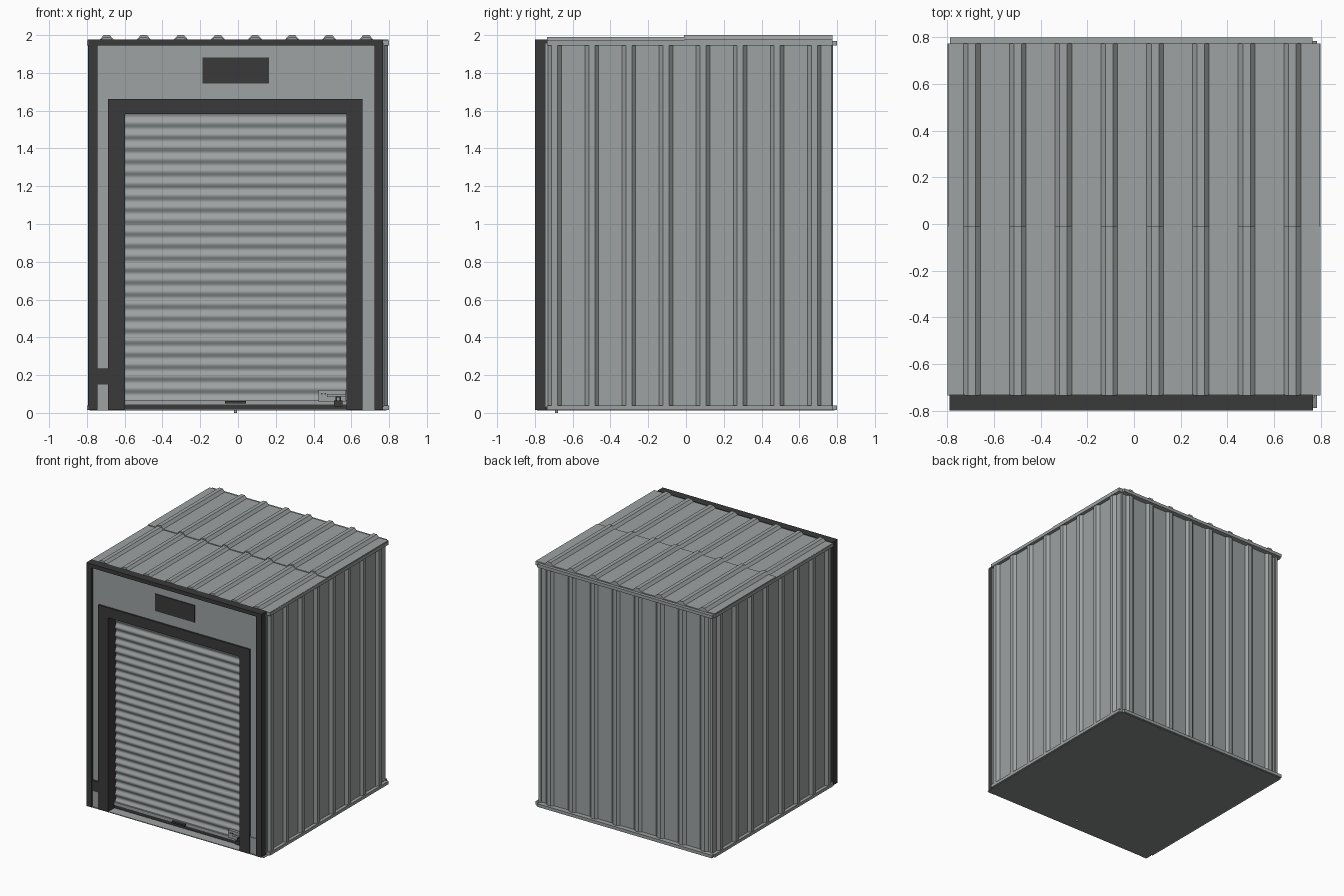
import bpy, bmesh, math
from mathutils import Vector

cube = bpy.data.objects.get("Cube")
if cube:
    bpy.data.objects.remove(cube)


def material(name, rgb):
    m = bpy.data.materials.new(name)
    m.use_nodes = True
    m.diffuse_color = (*rgb, 1)
    m.node_tree.nodes["Principled BSDF"].inputs["Base Color"].default_value = (*rgb, 1)
    return m


GREY = material("steel grey", (0.34, 0.36, 0.36))
DARK = material("charcoal trim", (0.042, 0.042, 0.042))
FLOOR = material("floor grey", (0.24, 0.25, 0.245))


def finish(name, bm, mat):
    bmesh.ops.recalc_face_normals(bm, faces=bm.faces)
    mesh = bpy.data.meshes.new(name)
    bm.to_mesh(mesh)
    bm.free()
    mesh.materials.append(mat)
    obj = bpy.data.objects.new(name, mesh)
    bpy.context.collection.objects.link(obj)
    return obj


def box(name, x, y, z, mat):
    bm = bmesh.new()
    bmesh.ops.create_cube(bm, size=1)
    for v in bm.verts:
        v.co = Vector([(a + b) / 2 + c * (b - a) for (a, b), c in zip((x, y, z), v.co)])
    return finish(name, bm, mat)


def sheet(name, along, outward, sweep, profile, start, end, depth, mat):
    """Closed slab: profile of (along, outward) points swept from start to end."""
    a, o, s = Vector(along), Vector(outward), Vector(sweep)
    back = min(p[1] for p in profile) - depth
    bm = bmesh.new()
    rows = [[(bm.verts.new(a * u + o * w + s * t), bm.verts.new(a * u + o * back + s * t))
             for u, w in profile] for t in (start, end)]
    lo, hi = rows
    for i in range(len(profile) - 1):
        for k in (0, 1):
            bm.faces.new((lo[i][k], lo[i + 1][k], hi[i + 1][k], hi[i][k]))
        for r in rows:
            bm.faces.new((r[i][0], r[i + 1][0], r[i + 1][1], r[i][1]))
    for i in (0, -1):
        bm.faces.new((lo[i][0], lo[i][1], hi[i][1], hi[i][0]))
    return finish(name, bm, mat)


def ribbed(first, last, base, peak, count=8, centre=-0.695, pitch=0.1963):
    pts = [(first, base)]
    for i in range(count):
        c = centre + i * pitch
        pts += [(c - 0.036, base), (c - 0.016, peak), (c + 0.016, peak), (c + 0.036, base)]
    return pts + [(last, base)]


X, Y, Z = (1, 0, 0), (0, 1, 0), (0, 0, 1)

# Ribbed walls
for side, sx in (("right", 1), ("left", -1)):
    sheet(side + "_wall", Y, (sx, 0, 0), Z, ribbed(-0.745, 0.77, 0.774, 0.794), 0.03, 1.955, 0.02, GREY)
sheet("back_wall", X, Y, Z, ribbed(-0.774, 0.774, 0.76, 0.778), 0.03, 1.955, 0.02, GREY)

# Two overlapping roof sheets
sheet("front_roof_sheet", X, Z, Y, ribbed(-0.797, 0.797, 1.972, 1.99), -0.735, 0, 0.006, GREY)
sheet("back_roof_sheet", X, Z, Y, ribbed(-0.797, 0.797, 1.978, 2.0), -0.01, 0.775, 0.012, GREY)

# Floor and perimeter rails
box("floor", (-0.785, 0.785), (-0.79, 0.785), (0.013, 0.017), FLOOR)
box("door_sill", (-0.785, 0.765), (-0.797, -0.69), (0.014, 0.02), GREY)
for level, z in (("bottom", (0.015, 0.04)), ("top", (1.945, 1.97))):
    for side, x in (("right", (0.755, 0.8)), ("left", (-0.8, -0.755))):
        box(f"{level}_{side}_rail", x, (-0.735, 0.775), z, GREY)
    box(f"{level}_back_rail", (-0.79, 0.766), (0.75, 0.8), z, GREY)

# Front corner posts and top cap
box("left_corner_post", (0.722, 0.768), (-0.8, -0.742), (0.015, 1.95), DARK)
box("right_corner_post", (-0.792, -0.745), (-0.8, -0.742), (0.015, 1.95), DARK)
box("front_top_cap", (-0.792, 0.768), (-0.8, -0.732), (1.945, 1.976), DARK)

# Front panels around the opening
box("header_panel", (-0.75, 0.727), (-0.785, -0.75), (1.6, 1.95), GREY)
box("right_front_panel", (-0.75, -0.64), (-0.785, -0.75), (0.018, 1.6), GREY)
box("left_front_panel", (0.62, 0.727), (-0.785, -0.75), (0.018, 1.6), GREY)
box("header_plate", (-0.187, 0.165), (-0.792, -0.784), (1.745, 1.882), DARK)

# Door surround
box("right_door_trim", (-0.688, -0.598), (-0.799, -0.69), (0.016, 1.662), DARK)
box("left_door_trim", (0.575, 0.66), (-0.799, -0.69), (0.016, 1.662), DARK)
box("top_door_trim", (-0.6, 0.58), (-0.799, -0.69), (1.582, 1.662), DARK)

# Corrugated roller door
SLATS, STEPS, LOW, HIGH = 24, 10, 0.065, 1.6
wave = [(LOW + (HIGH - LOW) * i / (SLATS * STEPS),
         0.705 + 0.006 * math.cos(2 * math.pi * i / STEPS)) for i in range(SLATS * STEPS + 1)]
door = sheet("roller_door", Z, (0, -1, 0), X, wave, -0.605, 0.585, 0.01, GREY)
bpy.context.view_layer.objects.active = door
door.select_set(True)
bpy.ops.object.shade_smooth_by_angle(angle=math.radians(50))
door.select_set(False)
box("door_bottom_rail", (-0.6, 0.578), (-0.722, -0.69), (0.045, 0.068), GREY)
box("door_bottom_seal", (-0.6, 0.578), (-0.72, -0.69), (0.018, 0.046), DARK)
box("door_handle", (-0.07, 0.042), (-0.745, -0.72), (0.05, 0.062), DARK)

# Latch with padlock
box("latch_plate", (0.425, 0.572), (-0.732, -0.71), (0.06, 0.122), GREY)
box("latch_bolt", (0.47, 0.572), (-0.742, -0.73), (0.085, 0.1), GREY)
box("padlock_body", (0.508, 0.552), (-0.755, -0.73), (0.035, 0.066), DARK)
for i, x in enumerate((0.515, 0.537)):
    box(f"padlock_shackle_{i}", (x, x + 0.008), (-0.747, -0.738), (0.06, 0.088), DARK)
box("padlock_shackle_top", (0.515, 0.545), (-0.747, -0.738), (0.082, 0.09), DARK)
for x in (0.44, 0.458):
    box("latch_rivet", (x, x + 0.008), (-0.735, -0.731), (0.098, 0.106), DARK)

# Lower side fittings
box("right_guide_box", (-0.745, -0.686), (-0.798, -0.78), (0.15, 0.235), DARK)
box("right_kick_plate", (-0.746, -0.687), (-0.791, -0.784), (0.018, 0.15), GREY)
box("left_kick_plate", (0.659, 0.723), (-0.791, -0.784), (0.018, 0.15), GREY)

# Floor drop pin
pin = bmesh.new()
bmesh.ops.create_cone(pin, cap_ends=True, segments=12, radius1=0.008, radius2=0.008, depth=0.02)
bmesh.ops.translate(pin, verts=pin.verts, vec=(-0.012, -0.685, 0.01))
finish("drop_pin", pin, GREY)
